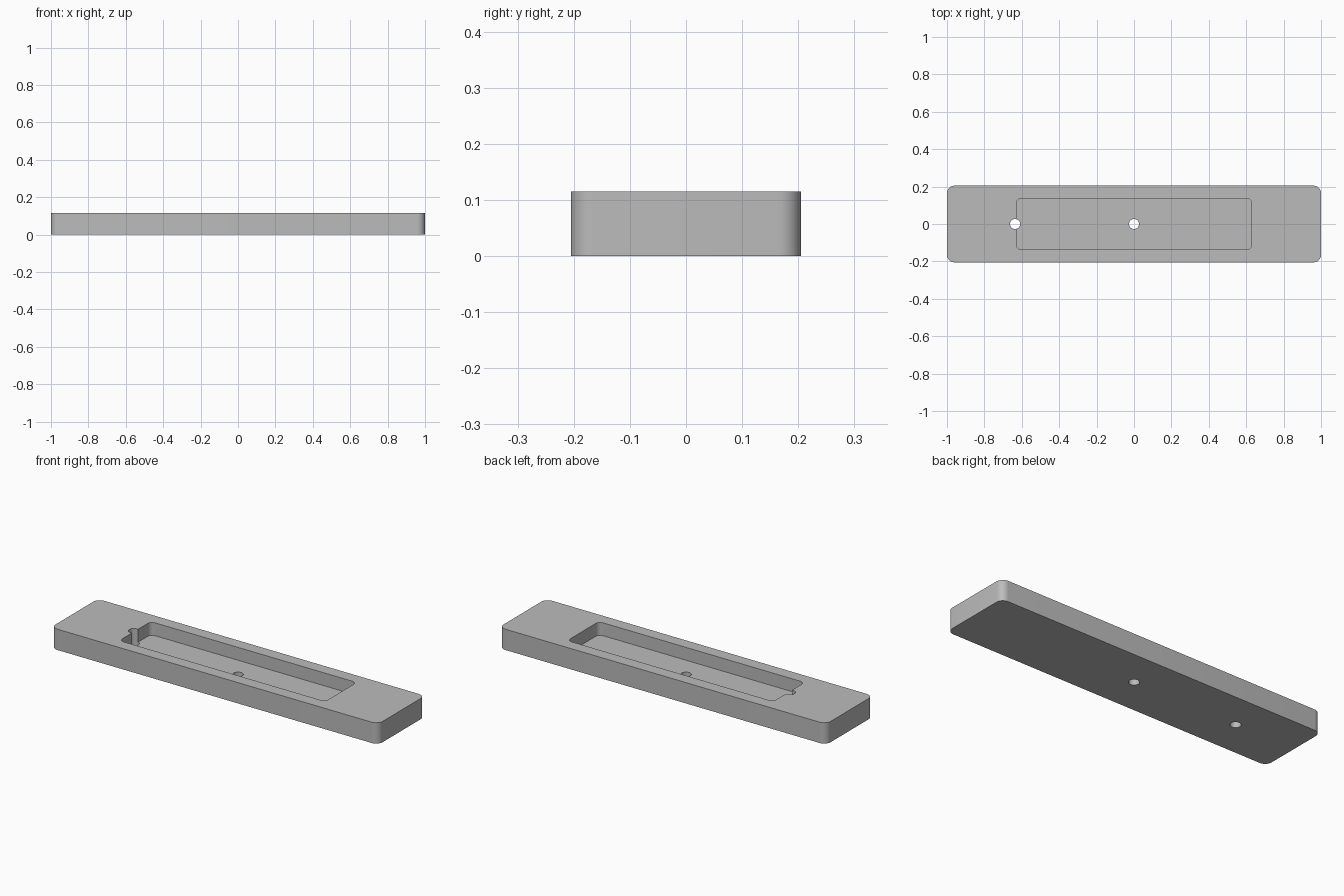
import bpy
import bmesh
from math import cos, sin, pi, radians

cube = bpy.data.objects.get("Cube")
if cube:
    bpy.data.objects.remove(cube, do_unlink=True)

LENGTH, WIDTH, HEIGHT = 2.0, 0.41, 0.115
POCKET_LENGTH, POCKET_WIDTH, FLOOR = 1.258, 0.274, 0.044
HOLE_RADIUS = 0.027

grey = bpy.data.materials.new("plain grey")
grey.use_nodes = True
grey.diffuse_color = (0.5, 0.5, 0.5, 1)
grey.node_tree.nodes["Principled BSDF"].inputs["Base Color"].default_value = (0.5, 0.5, 0.5, 1)


def rounded_block(name, length, width, radius, bottom, top, x=0.0, steps=10):
    """Extrude a rectangle with rounded corners from bottom to top."""
    bm = bmesh.new()
    ring = []
    corners = [(1, 1), (-1, 1), (-1, -1), (1, -1)]
    for i, (sx, sy) in enumerate(corners):
        cx, cy = sx * (length / 2 - radius), sy * (width / 2 - radius)
        for k in range(steps + 1):
            a = (i + k / steps) * pi / 2
            ring.append(bm.verts.new((x + cx + radius * cos(a), cy + radius * sin(a), bottom)))
    bmesh.ops.remove_doubles(bm, verts=ring, dist=1e-5)
    base = bm.faces.new([v for v in ring if v.is_valid])
    side = bmesh.ops.extrude_face_region(bm, geom=[base])
    bmesh.ops.translate(bm, vec=(0, 0, top - bottom),
                        verts=[g for g in side["geom"] if isinstance(g, bmesh.types.BMVert)])
    bmesh.ops.recalc_face_normals(bm, faces=bm.faces)
    mesh = bpy.data.meshes.new(name)
    bm.to_mesh(mesh)
    bm.free()
    mesh.materials.append(grey)
    obj = bpy.data.objects.new(name, mesh)
    bpy.context.collection.objects.link(obj)
    return obj


# Solid bar with rounded upright corners
tray = rounded_block("tray", LENGTH, WIDTH, 0.04, 0, HEIGHT)

# Shallow pocket, then through holes at the centre and at the pocket's end wall
cutters = [rounded_block("pocket_cutter", POCKET_LENGTH, POCKET_WIDTH, 0.028, FLOOR, HEIGHT + 0.1)]
for name, x in (("centre_hole_cutter", 0.0), ("end_hole_cutter", -0.636)):
    cutters.append(rounded_block(name, 2 * HOLE_RADIUS, 2 * HOLE_RADIUS, HOLE_RADIUS,
                                 -0.1, HEIGHT + 0.2, x))

bpy.ops.object.select_all(action='DESELECT')
bpy.context.view_layer.objects.active = tray
tray.select_set(True)
for cutter in cutters:
    cutter.hide_render = True
    cut = tray.modifiers.new(cutter.name, 'BOOLEAN')
    cut.operation = 'DIFFERENCE'
    cut.solver = 'EXACT'
    cut.object = cutter
    bpy.ops.object.modifier_apply(modifier=cut.name)
    bpy.data.objects.remove(cutter, do_unlink=True)

# Smooth corners, sharp rims
bpy.ops.object.shade_smooth_by_angle(angle=radians(30))
